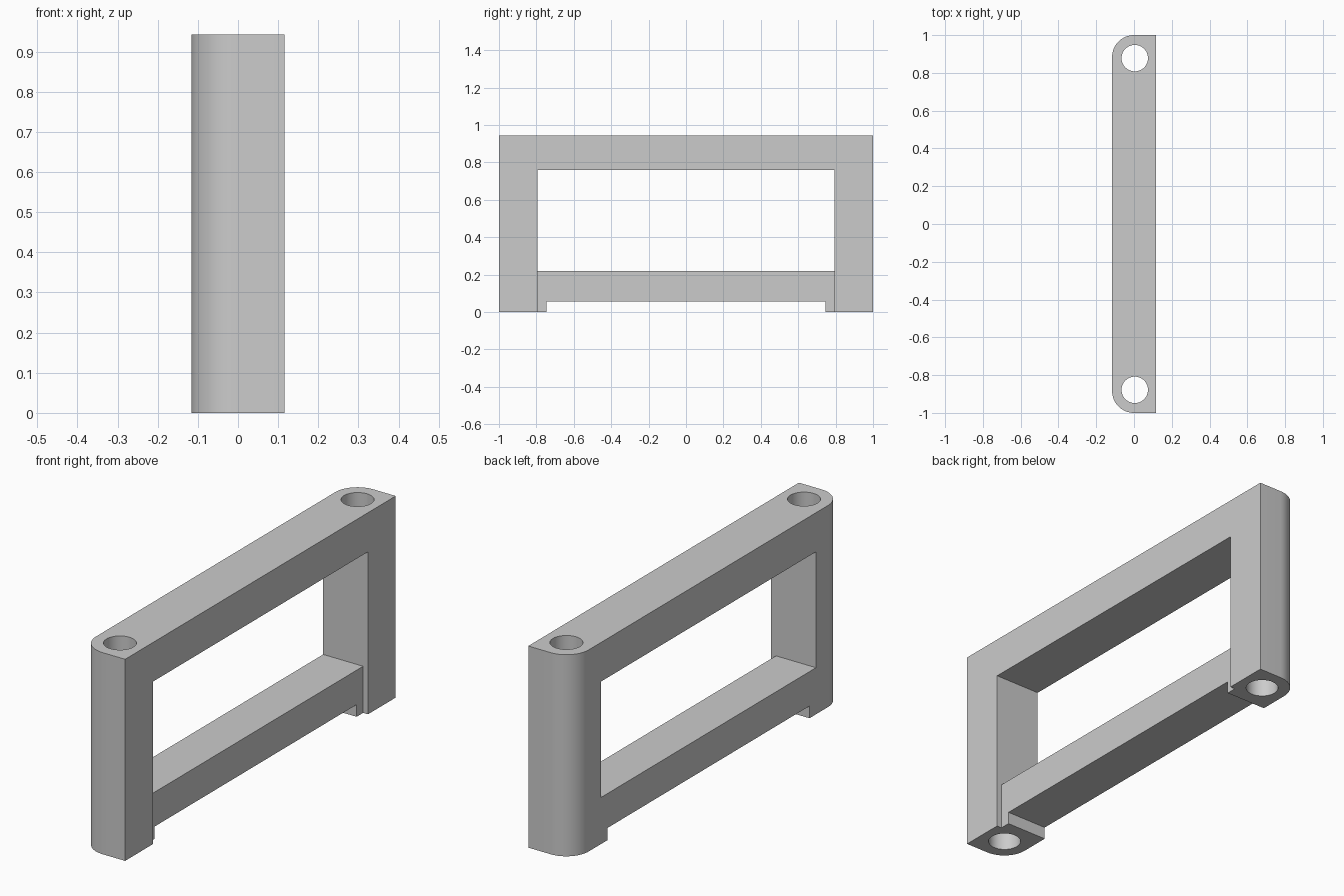
import bpy, bmesh
from math import sin, cos, pi, radians

cube = bpy.data.objects.get("Cube")
if cube:
    bpy.data.objects.remove(cube, do_unlink=True)

HALF_W, HEIGHT = 0.116, 0.943
INNER_Y, FOOT_Y = 0.795, 0.747
RAIL_BOTTOM, RAIL_TOP, BEAM_BOTTOM = 0.057, 0.218, 0.76
RECESS_X = 0.091
HOLE_X, HOLE_Y, HOLE_R = 0.004, 0.878, 0.07

grey = bpy.data.materials.new("light_grey")
grey.use_nodes = True
grey.diffuse_color = (0.6, 0.6, 0.6, 1)
grey.node_tree.nodes["Principled BSDF"].inputs["Base Color"].default_value = (0.6, 0.6, 0.6, 1)


def prism(name, outline, z0, z1):
    """Extrude a plan outline from z0 to z1."""
    bm = bmesh.new()
    face = bm.faces.new([bm.verts.new((x, y, z0)) for x, y in outline])
    result = bmesh.ops.extrude_face_region(bm, geom=[face])
    top = [v for v in result["geom"] if isinstance(v, bmesh.types.BMVert)]
    bmesh.ops.translate(bm, verts=top, vec=(0, 0, z1 - z0))
    bmesh.ops.recalc_face_normals(bm, faces=bm.faces)
    mesh = bpy.data.meshes.new(name)
    bm.to_mesh(mesh)
    bm.free()
    mesh.materials.append(grey)
    obj = bpy.data.objects.new(name, mesh)
    bpy.context.collection.objects.link(obj)
    return obj


def arc(cx, cy, r, start, end, steps):
    angles = [start + (end - start) * i / steps for i in range(steps + 1)]
    return [(cx + r * cos(a), cy + r * sin(a)) for a in angles]


def box(name, x0, x1, half_y, z0, z1):
    return prism(name, [(x0, -half_y), (x1, -half_y), (x1, half_y), (x0, half_y)], z0, z1)


def cut(target, cutter):
    cutter.hide_render = True
    bpy.context.view_layer.objects.active = target
    mod = target.modifiers.new("cut", "BOOLEAN")
    mod.operation = "DIFFERENCE"
    mod.solver = "EXACT"
    mod.object = cutter
    bpy.ops.object.modifier_apply(modifier=mod.name)
    bpy.data.objects.remove(cutter, do_unlink=True)


# Full slab with the two left-hand plan corners rounded
corner_y = 1 - HALF_W
plan = [(HALF_W, -1), (HALF_W, 1)]
plan += arc(0, corner_y, HALF_W, pi / 2, pi, 16)
plan += arc(0, -corner_y, HALF_W, pi, 1.5 * pi, 16)
frame = prism("frame", plan, 0, HEIGHT)

# Window, space under the lower rail, and the rail's set-back face
cut(frame, box("window_cutter", -1, 1, INNER_Y, RAIL_TOP, BEAM_BOTTOM))
cut(frame, box("underside_cutter", -1, 1, FOOT_Y, -1, RAIL_BOTTOM))
cut(frame, box("recess_cutter", RECESS_X, 1, INNER_Y, -1, RAIL_TOP + 0.1))

# Bolt holes running the full height of both posts
for side in (-1, 1):
    circle = arc(HOLE_X, side * HOLE_Y, HOLE_R, 0, 2 * pi, 48)[:-1]
    cut(frame, prism("hole_cutter", circle, -1, 2))

bpy.ops.object.select_all(action="DESELECT")
frame.select_set(True)
bpy.context.view_layer.objects.active = frame
bpy.ops.object.shade_smooth_by_angle(angle=radians(30))
